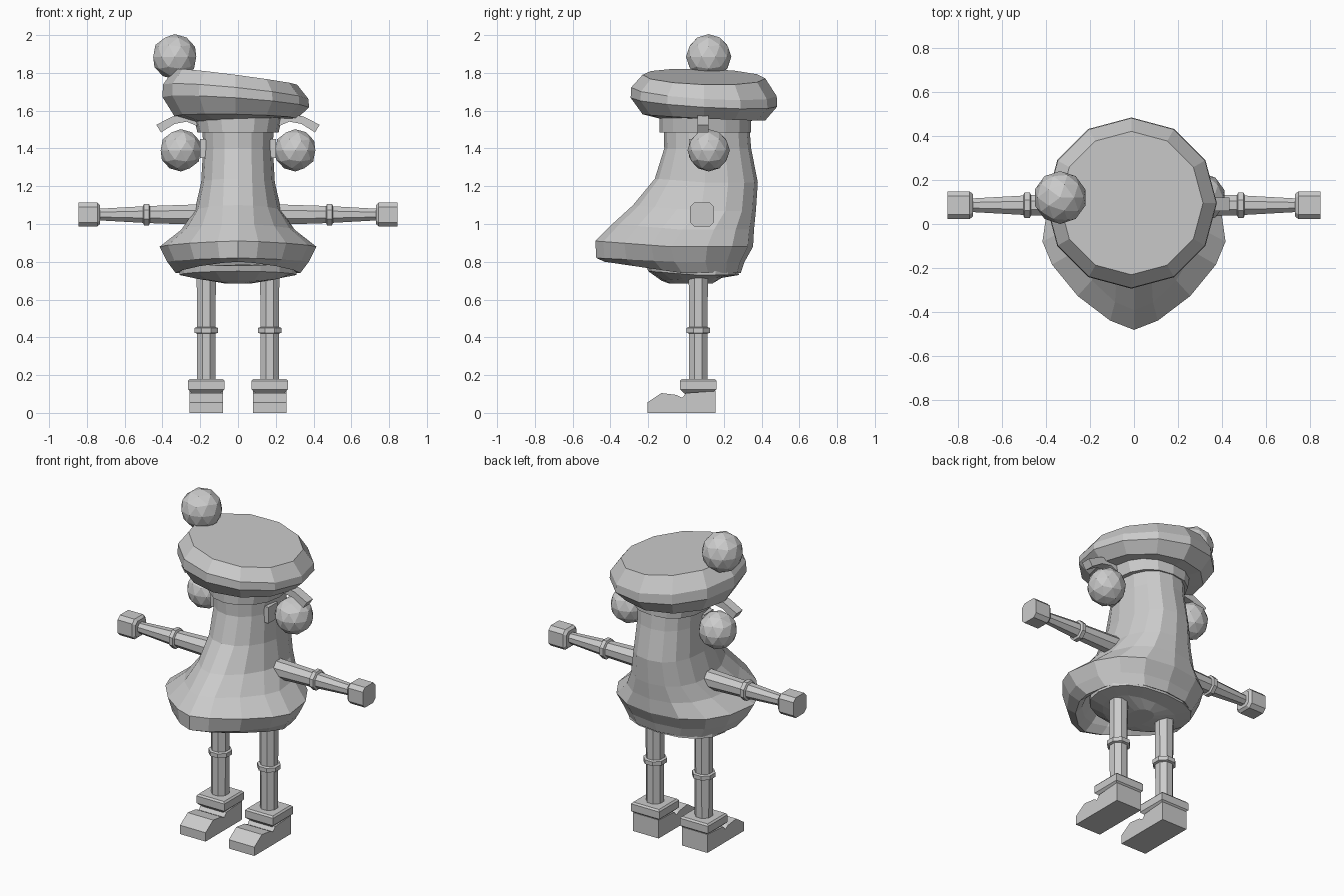
import bpy, bmesh, math
from mathutils import Matrix

cube = bpy.data.objects.get("Cube")
if cube:
    bpy.data.objects.remove(cube, do_unlink=True)

grey = bpy.data.materials.new("plain grey")
grey.use_nodes = True
tone = (0.6, 0.6, 0.6, 1)
grey.diffuse_color = tone
grey.node_tree.nodes["Principled BSDF"].inputs["Base Color"].default_value = tone


def finish(name, bm):
    bmesh.ops.recalc_face_normals(bm, faces=bm.faces)
    mesh = bpy.data.meshes.new(name)
    bm.to_mesh(mesh)
    bm.free()
    mesh.materials.append(grey)
    obj = bpy.data.objects.new(name, mesh)
    bpy.context.collection.objects.link(obj)
    return obj


def loft(name, rings):
    """Skin a row of closed outlines and cap both ends."""
    bm = bmesh.new()
    rows = [[bm.verts.new(p) for p in ring] for ring in rings]
    n = len(rows[0])
    for a, b in zip(rows, rows[1:]):
        for i in range(n):
            j = (i + 1) % n
            bm.faces.new((a[i], a[j], b[j], b[i]))
    bm.faces.new(rows[0])
    bm.faces.new(rows[-1])
    return finish(name, bm)


def ball(name, centre, radius):
    bm = bmesh.new()
    bmesh.ops.create_icosphere(bm, subdivisions=2, radius=radius,
                               matrix=Matrix.Translation(centre))
    return finish(name, bm)


def power(v, p):
    return math.copysign(abs(v) ** p, v)


def body_ring(z_side, z_front, width, front, back, mid, point, n=16):
    """Closed outline: pointed towards the front, squarish at the back."""
    ring = []
    for i in range(n):
        a = math.tau * i / n
        s, c = math.sin(a), math.cos(a)
        p = point if c > 0 else 0.85
        s, c = power(s, p), power(c, p)
        y = mid + abs(c) * ((front if c > 0 else back) - mid)
        ring.append((width * s, y, z_side + (z_front - z_side) * max(c, 0)))
    return ring


def ngon(n, ry, rz):
    """Regular outline with flat sides up."""
    k = 1 / math.cos(math.pi / n)
    return [(ry * k * math.cos(math.tau * (i + .5) / n),
             rz * k * math.sin(math.tau * (i + .5) / n)) for i in range(n)]


# Body: column head flaring into a pointed skirt, hollow underneath
loft("body", [body_ring(*r) for r in (
    (1.58, 1.58, .19, -.12, .33, .10, 1.0),
    (1.40, 1.40, .185, -.115, .345, .10, 1.0),
    (1.22, 1.24, .195, -.165, .38, .10, 1.0),
    (1.07, 1.10, .23, -.28, .37, .08, 1.1),
    (.97, 1.00, .30, -.39, .36, -.02, 1.3),
    (.88, .91, .415, -.48, .355, -.08, 1.4),
    (.80, .82, .375, -.475, .31, -.06, 1.4),
    (.74, .80, .33, -.43, .29, -.02, 1.4),
    (.76, .83, .29, -.37, .25, -.01, 1.3),
    (.88, .90, .25, -.28, .23, .0, 1.2))])

# Lower jaw under the skirt
loft("lower_jaw", [body_ring(*r) for r in (
    (.80, .78, .31, -.21, .27, .06, 1.0),
    (.73, .75, .31, -.20, .28, .06, 1.0),
    (.715, .70, .23, -.13, .19, .05, 1.0),
    (.685, .685, .07, -.09, .14, .04, 1.0))])

# Hat band and tilted soft hat
loft("hat_band", [body_ring(z, z, w, -.14, .345, .1, 1.0)
                  for z, w in ((1.485, .215), (1.57, .235))])


def hat_ring(radius, z, tilt_x, tilt_y, n=12):
    ring = []
    for i in range(n):
        a = math.tau * i / n
        x, y = radius * math.cos(a), radius * math.sin(a)
        ring.append((x - .012, y + .095, z + tilt_x * x + tilt_y * y))
    return ring


loft("hat", [hat_ring(*r) for r in (
    (.22, 1.55, .04, -.02),
    (.325, 1.565, -.02, -.05),
    (.388, 1.645, -.07, -.06),
    (.385, 1.70, -.10, -.06),
    (.325, 1.78, -.13, -.03))])
ball("pompom", (-.335, .12, 1.885), .12)

for side, label in ((1, "left"), (-1, "right")):
    # Eye with its mount and arched brow
    ball(label + "_eye", (side * .303, .12, 1.39), .112)
    loft(label + "_eye_mount", [[(side * x, .06 + y, 1.4 + z) for y, z in ngon(4, .045, .05)]
                                for x in (.15, .2)])
    brow = []
    for x, z in ((.20, 1.535), (.27, 1.562), (.34, 1.55), (.42, 1.505)):
        lean = (x - .29) * 5
        brow.append([(side * (x + lean * dz), .09 + dy, z + dz)
                     for dy, dz in ((-.03, -.02), (.03, -.02), (.03, .02), (-.03, .02))])
    loft(label + "_brow", brow)

    # Arm, elbow band and blocky hand
    def across(name, stations, n=8):
        loft(label + name, [[(side * x, .085 + y, 1.05 + z) for y, z in ngon(n, r, r)]
                            for x, r in stations])

    across("_arm", ((.15, .062), (.23, .053), (.48, .045), (.75, .03)))
    across("_elbow_band", ((.467, .046), (.472, .057), (.497, .057), (.502, .046)))
    hand = []
    for x, r in ((.73, .05), (.745, .063), (.845, .063)):
        c = r * .65
        hand.append([(side * x, .085 + y, 1.05 + z) for y, z in (
            (r, -c), (r, c), (c, r), (-c, r), (-r, c), (-r, -c), (-c, -r), (c, -r))])
    loft(label + "_hand", hand)

    # Leg, knee band, ankle cuff and shoe
    def upright(name, stations, n):
        loft(label + name, [[(side * .168 + u, .065 + v, z) for u, v in ngon(n, r, r)]
                            for z, r in stations])

    upright("_leg", ((.14, .048), (.80, .051)), 8)
    upright("_knee_band", ((.42, .05), (.424, .063), (.45, .063), (.454, .05)), 8)
    upright("_ankle_cuff", ((.10, .07), (.125, .097), (.17, .097), (.18, .088)), 4)
    profile = ((-.205, 0), (.155, 0), (.155, .115), (.0, .105), (-.02, .08),
               (-.05, .095), (-.13, .105), (-.205, .055))
    loft(label + "_shoe", [[(side * x, y, z) for y, z in profile] for x in (.08, .256)])
